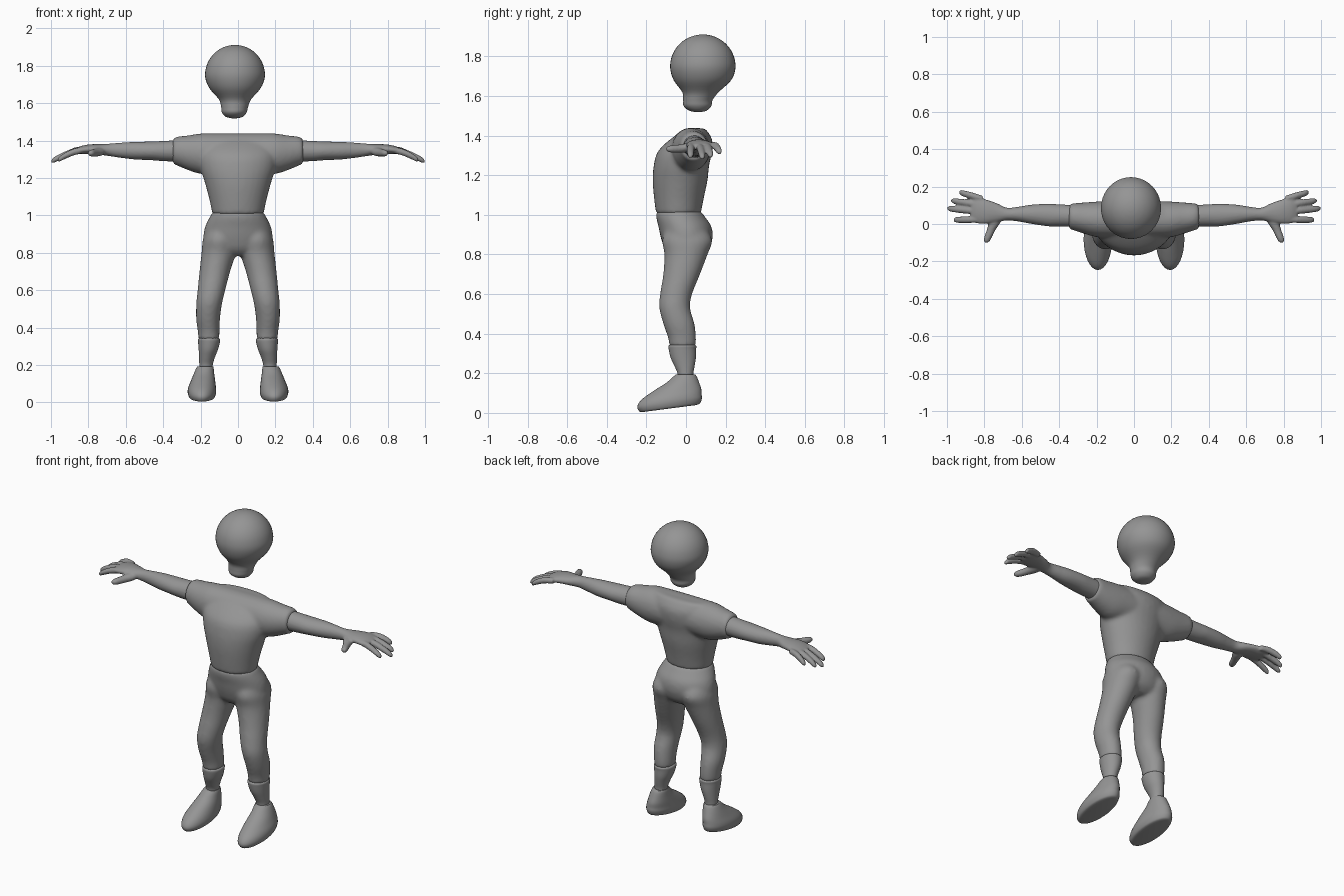
import bpy, bmesh, math
from mathutils import Vector

GREY = bpy.data.materials.new("plain grey")
GREY.diffuse_color = (0.30, 0.30, 0.30, 1)


def spline(rows, steps):
    """Catmull-Rom refinement of a list of section rows."""
    out = []
    for i in range(len(rows) - 1):
        p = [rows[max(i - 1, 0)], rows[i], rows[i + 1], rows[min(i + 2, len(rows) - 1)]]
        for k in range(steps):
            t = k / steps
            out.append([0.5 * (2 * b + (c - a) * t + (2 * a - 5 * b + 4 * c - d) * t * t
                               + (3 * b - a - 3 * c + d) * t ** 3) for a, b, c, d in zip(*p)])
    return out + [list(rows[-1])]


def loft(bm, axis, rows, steps=4, sides=32, side=1):
    """Elliptical sections along an axis: (position, centre a, centre b, radius a, radius b, tilt)."""
    rings = []
    for row in spline([tuple(r) + (0,) * (6 - len(r)) for r in rows], steps):
        p, ca, cb, ra, rb, tilt = row
        ring = []
        for k in range(sides):
            w = 2 * math.pi * k / sides
            a, b = ca + ra * math.cos(w), cb + rb * math.sin(w)
            q = p + tilt * (b - cb)
            co = {'z': (a, b, q), 'x': (q, a, b), 'y': (a, q, b)}[axis]
            ring.append(bm.verts.new((co[0] * side, co[1], co[2])))
        rings.append(ring)
    for lo, hi in zip(rings, rings[1:]):
        for k in range(sides):
            j = (k + 1) % sides
            bm.faces.new((lo[k], lo[j], hi[j], hi[k]))
    bm.faces.new(rings[0])
    bm.faces.new(rings[-1])


def finish(bm, name, voxel=0, smooth=5):
    """Turn the bmesh into a smooth object, optionally fused into one skin."""
    bmesh.ops.recalc_face_normals(bm, faces=bm.faces)
    me = bpy.data.meshes.new(name)
    bm.to_mesh(me)
    bm.free()
    ob = bpy.data.objects.new(name, me)
    bpy.context.collection.objects.link(ob)
    me.materials.append(GREY)
    bpy.context.view_layer.objects.active = ob
    ob.select_set(True)
    if voxel:
        m = ob.modifiers.new("fuse", 'REMESH')
        m.mode, m.voxel_size, m.use_smooth_shade = 'VOXEL', voxel, True
        m = ob.modifiers.new("relax", 'SMOOTH')
        m.factor, m.iterations = 0.5, smooth
    else:
        bpy.ops.object.shade_smooth_by_angle(angle=math.radians(50))
    ob.select_set(False)


# Head: round skull narrowing to a small chin
rows = [(1.519, -.02, .06, .012, .012), (1.527, -.02, .06, .045, .045),
        (1.55, -.02, .058, .066, .07), (1.58, -.018, .06, .072, .074),
        (1.62, -.016, .073, .086, .092), (1.68, -.016, .083, .137, .145)]
for deg in (-4, 15, 32, 48, 62, 74, 83, 88):
    c, s = math.cos(math.radians(deg)), math.sin(math.radians(deg))
    rows.append((1.75 + .161 * s, -.016, .085, .16 * c, .165 * c))
bm = bmesh.new()
loft(bm, 'z', rows, sides=40)
finish(bm, "head")

# Shirt: torso fused with short sleeves
bm = bmesh.new()
loft(bm, 'z', [(1.005, 0, -.038, .137, .113), (1.08, 0, -.036, .152, .125),
               (1.17, 0, -.03, .176, .138), (1.25, 0, -.023, .2, .14),
               (1.32, 0, -.005, .21, .137), (1.38, 0, .025, .2, .107),
               (1.42, 0, .045, .18, .065), (1.438, 0, .052, .16, .04)])
for s in (1, -1):
    loft(bm, 'x', [(0, .025, 1.335, .1, .105), (.12, .025, 1.332, .098, .108),
                   (.2, .025, 1.33, .095, .108), (.27, .032, 1.335, .083, .092),
                   (.32, .038, 1.343, .073, .079), (.348, .04, 1.343, .066, .068)], side=s)
finish(bm, "shirt", .011, 6)

# Trousers: hips fused with two legs
bm = bmesh.new()
loft(bm, 'z', [(1.02, 0, -.038, .135, .112), (.985, 0, -.025, .155, .125),
               (.94, 0, -.005, .176, .134), (.88, 0, .004, .186, .13),
               (.82, 0, .004, .17, .108), (.785, 0, 0, .11, .07)])
for s in (1, -1):
    loft(bm, 'z', [(.93, .095, 0, .07, .1), (.87, .097, .006, .091, .127),
                   (.8, .103, 0, .092, .109), (.7, .124, -.022, .082, .093),
                   (.6, .142, -.05, .074, .081), (.53, .154, -.057, .069, .078),
                   (.45, .16, -.036, .064, .079), (.38, .157, -.02, .058, .071),
                   (.335, .155, -.018, .056, .067)], side=s)
finish(bm, "trousers", .011, 6)

for s, label in ((1, "left"), (-1, "right")):
    # Sock with a slightly proud cuff
    bm = bmesh.new()
    loft(bm, 'z', [(.345, .155, -.018, .05, .06), (.338, .155, -.018, .059, .07),
                   (.32, .155, -.018, .058, .069), (.28, .159, -.014, .051, .064),
                   (.24, .166, -.008, .042, .052), (.2, .171, -.003, .036, .04),
                   (.16, .171, -.003, .036, .04)], side=s)
    finish(bm, label + "_sock")

    # Shoe rising from a tilted sole to the ankle
    bm = bmesh.new()
    loft(bm, 'z', [(.022, .193, -.083, .055, .135, .13), (.028, .193, -.083, .068, .153, .13),
                   (.052, .193, -.083, .076, .163, .12), (.08, .192, -.073, .074, .152, .09),
                   (.115, .187, -.045, .065, .122, .05), (.152, .182, -.018, .055, .084, .02),
                   (.182, .177, -.005, .047, .06), (.193, .175, -.003, .042, .05)], side=s)
    finish(bm, label + "_shoe")

    # Arm, palm, fingers and thumb fused together
    bm = bmesh.new()
    loft(bm, 'x', [(.3, .042, 1.345, .058, .058), (.4, .046, 1.344, .059, .054),
                   (.46, .048, 1.345, .06, .05), (.55, .052, 1.346, .051, .047),
                   (.62, .053, 1.348, .039, .041), (.68, .053, 1.35, .034, .034),
                   (.73, .06, 1.352, .05, .029), (.79, .066, 1.354, .065, .026),
                   (.84, .074, 1.349, .071, .022), (.87, .076, 1.343, .06, .015)], side=s)
    fingers = ((.135, .17, .935, 1.315), (.1, .125, .978, 1.297),
               (.065, .083, .999, 1.288), (.025, .022, .965, 1.295))
    for y0, y1, tip, z1 in fingers:
        root = Vector((.81, y0, 1.352))
        end = Vector((tip, y1, z1))
        row = []
        for t, r in ((0, .016), (.4, .0185), (.75, .0175), (.93, .0145), (1, .006)):
            p = root.lerp(end, t)
            row.append((p.x, p.y, p.z + .012 * math.sin(math.pi * t), r, r))
        loft(bm, 'x', row, steps=3, sides=14, side=s)
    loft(bm, 'y', [(.05, .735, 1.345, .03, .02), (.01, .745, 1.34, .032, .023),
                   (-.03, .763, 1.335, .024, .021), (-.07, .78, 1.333, .021, .019),
                   (-.092, .787, 1.333, .016, .014), (-.1, .79, 1.333, .006, .006)],
         sides=16, side=s)
    finish(bm, label + "_arm", .006, 4)
